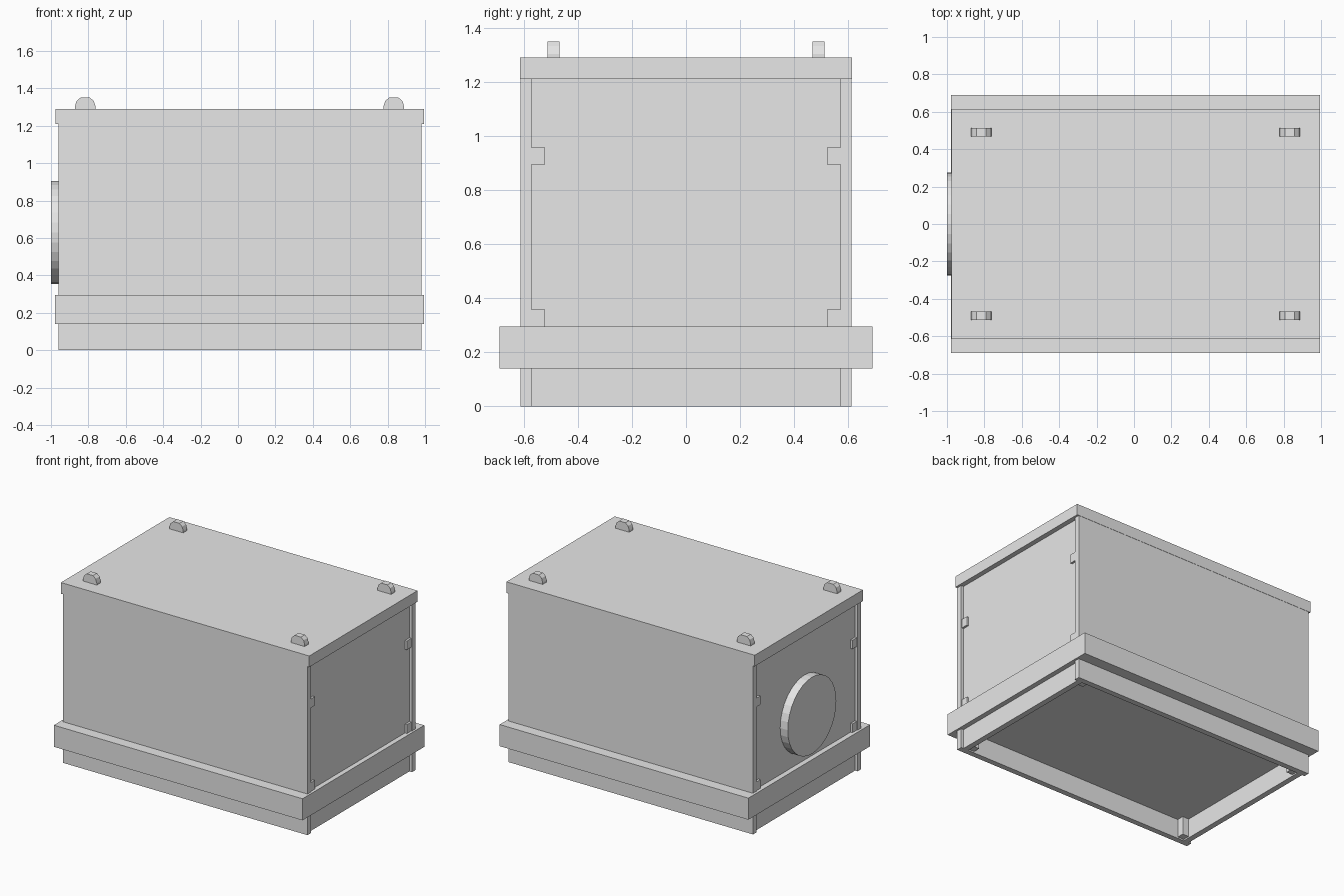
import bpy
import bmesh
from math import radians
from mathutils import Matrix

cube = bpy.data.objects.get("Cube")
if cube:
    bpy.data.objects.remove(cube, do_unlink=True)

grey = bpy.data.materials.new("light grey")
grey.use_nodes = True
grey.diffuse_color = (0.8, 0.8, 0.8, 1)
grey.node_tree.nodes["Principled BSDF"].inputs["Base Color"].default_value = grey.diffuse_color


def add_object(name, bm):
    bmesh.ops.recalc_face_normals(bm, faces=bm.faces)
    mesh = bpy.data.meshes.new(name)
    bm.to_mesh(mesh)
    bm.free()
    mesh.materials.append(grey)
    obj = bpy.data.objects.new(name, mesh)
    bpy.context.collection.objects.link(obj)
    return obj


def box(name, x, y, z):
    """Box given by its (low, high) range on each axis."""
    bm = bmesh.new()
    size = [hi - lo for lo, hi in (x, y, z)]
    centre = [(hi + lo) / 2 for lo, hi in (x, y, z)]
    bmesh.ops.create_cube(bm, size=1, matrix=Matrix.Translation(centre) @ Matrix.Diagonal((*size, 1)))
    return add_object(name, bm)


def span(a, b):
    return min(a, b), max(a, b)


X0, X1 = -0.96, 0.98      # ends of the long walls
Y, T = 0.612, 0.04        # half depth and wall thickness
RECESS = 0.02             # end panels sit back from the wall ends
LID, TOP = 1.21, 1.29
FLOOR = 0.14

# Lid and raised floor
box("lid", (-0.975, 0.995), (-Y - 0.002, Y + 0.002), (LID, TOP))
box("floor", (X0 + RECESS, X1 - RECESS), (-Y + T, Y - T), (FLOOR, FLOOR + T))

# Long walls and the thick skirt boards along them
for side, label in ((-1, "front"), (1, "back")):
    box(label + "_wall", (X0, X1), span(side * Y, side * (Y - T)), (0, LID))
    box(label + "_skirt", (-0.978, 0.995), span(side * Y, side * 0.69), (FLOOR, 0.295))

# End panels, end skirts, corner posts and corner clips
for end, skirt, out, label in ((X0, -0.978, -1, "right"), (X1, 0.995, 1, "left")):
    face = end - out * RECESS
    inner = face - out * T
    box(label + "_end_panel", span(face, inner), (-Y + T, Y - T), (0, LID))
    box(label + "_end_skirt", span(face, skirt), (-Y, Y), (FLOOR, 0.295))
    for side in (-1, 1):
        edge = side * (Y - T)
        ys = span(edge, edge - side * 0.05)
        box(label + "_corner_post", span(inner, inner - out * 0.05), ys, (0.01, LID))
        for z in (0.295, 0.895):
            box(label + "_corner_clip", span(face, face + out * 0.015), ys, (z, z + 0.063))

# Round cover on one end
bm = bmesh.new()
bmesh.ops.create_cone(bm, cap_ends=True, segments=32, radius1=0.275, radius2=0.275, depth=0.06,
                      matrix=Matrix.Translation((-0.97, 0, 0.63)) @ Matrix.Rotation(radians(90), 4, "Y"))
add_object("round_cover", bm)

# Domed lifting lugs on the lid
half = [(0.055, 0), (0.055, 0.013), (0.046, 0.042), (0.025, 0.06)]
profile = half + [(-x, z) for x, z in reversed(half)]
for cx in (-0.817, 0.833):
    for cy in (-0.49, 0.49):
        bm = bmesh.new()
        face = bm.faces.new([bm.verts.new((cx + x, cy - 0.0225, TOP + z)) for x, z in profile])
        ext = bmesh.ops.extrude_face_region(bm, geom=[face])
        moved = [v for v in ext["geom"] if isinstance(v, bmesh.types.BMVert)]
        bmesh.ops.translate(bm, vec=(0, 0.045, 0), verts=moved)
        add_object("lifting_lug", bm)
